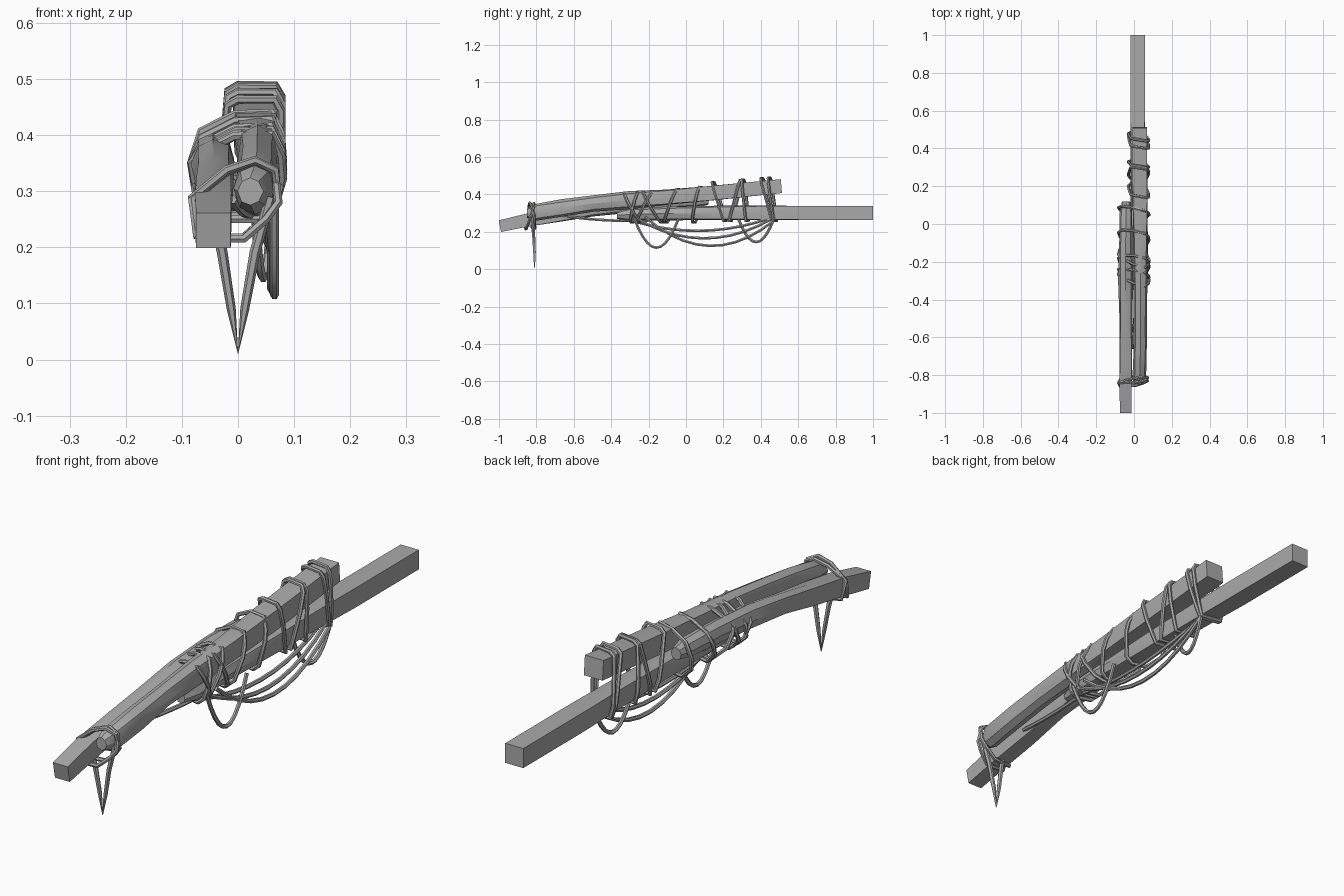
import bpy, math, random
from mathutils import Vector

random.seed(4)
cube = bpy.data.objects.get("Cube")
if cube:
    bpy.data.objects.remove(cube)

grey = bpy.data.materials.new("plain_grey")
grey.use_nodes = True
grey.diffuse_color = (0.4, 0.4, 0.4, 1)
grey.node_tree.nodes["Principled BSDF"].inputs["Base Color"].default_value = (0.4, 0.4, 0.4, 1)


def finish(ob, angle):
    bpy.ops.object.select_all(action='DESELECT')
    ob.select_set(True)
    bpy.context.view_layer.objects.active = ob
    if ob.type == 'CURVE':
        bpy.ops.object.convert(target='MESH')
    bpy.ops.object.shade_smooth_by_angle(angle=math.radians(angle))


def beam(name, stations):
    """Loft of 8-point sections: (x, y, z, half width, half height, roundness, slope)."""
    verts, faces = [], []
    for x, y, z, w, h, rnd, slope in stations:
        for k in range(8):
            a = math.radians(45 * k)
            c, s = math.cos(a), math.sin(a)
            m = max(abs(c), abs(s))
            f = (1 - rnd) / m + rnd
            f *= 1 + rnd * random.uniform(-0.08, 0.08)
            verts.append((x + w * c * f, y - slope * h * s * f, z + h * s * f))
    for i in range(len(stations) - 1):
        for k in range(8):
            a, b = i * 8 + k, i * 8 + (k + 1) % 8
            faces.append((a, b, b + 8, a + 8))
    faces.append(tuple(range(7, -1, -1)))
    n = len(verts) - 8
    faces.append(tuple(range(n, n + 8)))
    me = bpy.data.meshes.new(name)
    me.from_pydata(verts, [], [tuple(reversed(f)) for f in faces])
    me.materials.append(grey)
    ob = bpy.data.objects.new(name, me)
    bpy.context.collection.objects.link(ob)
    finish(ob, 28)


def rope(name, pts, cyclic=False, radius=0.008, taper=None):
    cu = bpy.data.curves.new(name, 'CURVE')
    cu.dimensions = '3D'
    cu.bevel_depth = radius
    cu.bevel_resolution = 1
    cu.use_fill_caps = True
    sp = cu.splines.new('POLY')
    sp.points.add(len(pts) - 1)
    for i, p in enumerate(pts):
        sp.points[i].co = (*p, 1)
        sp.points[i].radius = taper[i] if taper else 1
    sp.use_cyclic_u = cyclic
    cu.materials.append(grey)
    ob = bpy.data.objects.new(name, cu)
    bpy.context.collection.objects.link(ob)
    finish(ob, 50)


def wrap(name, hull, y_top, y_bottom, drift=0.03):
    """Closed rope around a section, leaning from y_top to y_bottom."""
    zs = [p[1] for p in hull]
    lo, hi = min(zs), max(zs)
    pts = []
    for x, z in hull:
        t = (hi - z) / (hi - lo)
        pts.append((x, y_top + (y_bottom - y_top) * t + drift * (0.06 - x) / 0.12, z))
    rope(name, pts, True)


def hang(name, a, b, low, bow=0.0):
    """Sagging rope between two points that dips to height low."""
    a, b = Vector(a), Vector(b)
    sag = (a.z + b.z) / 2 - low
    pts = []
    for i in range(11):
        t = i / 10
        p = a.lerp(b, t)
        k = 4 * t * (1 - t)
        p.z -= sag * k
        p.x += bow * k
        pts.append(p)
    rope(name, pts)


# Three overlapping timbers: square-cut at one end, rough at the other
beam("left_timber", [
    (-.044, -.995, .230, .031, .031, 0, .2),
    (-.044, -.85, .262, .032, .034, 0, .2),
    (-.044, -.68, .29, .034, .036, .3, .15),
    (-.043, -.5, .32, .034, .038, .7, .1),
    (-.045, -.3, .348, .037, .044, .9, .1),
    (-.044, -.1, .362, .036, .042, .9, 0),
    (-.042, .06, .368, .034, .036, .9, 0),
    (-.042, .12, .368, .022, .024, 1, 0)])
beam("upper_timber", [
    (.022, -.85, .30, .022, .026, 1, 0),
    (.03, -.81, .305, .036, .045, 1, .1),
    (.034, -.66, .327, .036, .044, .9, .15),
    (.034, -.5, .35, .036, .044, .9, .1),
    (.035, -.3, .37, .038, .046, .8, .1),
    (.034, -.1, .385, .038, .042, .5, .1),
    (.032, .12, .405, .039, .039, .1, .08),
    (.03, .51, .444, .039, .037, 0, .08)])
beam("lower_timber", [
    (.02, -.37, .288, .018, .02, 1, 0),
    (.02, -.31, .292, .034, .034, 1, 0),
    (.02, -.1, .298, .038, .038, .9, 0),
    (.02, .15, .30, .038, .038, .6, 0),
    (.02, .42, .302, .038, .038, .2, 0),
    (.02, .62, .301, .038, .037, 0, 0),
    (.02, 1.0, .301, .038, .037, 0, 0)])

# Lashing around the middle, where all three timbers overlap
for i, (top, bottom) in enumerate([(-.33, -.25), (-.23, -.14), (-.18, -.27),
                                   (-.26, -.3), (-.05, -.12), (.07, .03)]):
    zb = .425 + .095 * top
    hull = [(-.02, .25), (-.075, .30), (-.083, .35), (-.065, zb - .025), (-.005, zb + .005),
            (.06, zb + .008), (.077, zb - .03), (.08, zb - .07), (.064, .27), (.04, .25)]
    wrap("middle_lashing_%d" % (i + 1), hull, top, bottom)

# Lashing around the two rear timbers
for i, (top, bottom) in enumerate([(.14, .2), (.29, .23), (.3, .32), (.40, .46), (.44, .47)]):
    zb = .45 + .085 * (top - .1)
    hull = [(-.02, .257), (-.03, .30), (-.028, .35), (-.018, zb), (.0, zb + .01),
            (.066, zb + .01), (.077, zb - .01), (.076, zb - .08), (.066, .30), (.06, .257)]
    wrap("rear_lashing_%d" % (i + 1), hull, top, bottom, .02)

# Lashing at the front tip
tip = [(-.02, .215), (-.074, .22), (-.082, .285), (-.02, .335), (.03, .352),
       (.066, .335), (.072, .28), (.05, .25), (.01, .215)]
wrap("front_lashing_1", tip, -.81, -.85, -.01)
wrap("front_lashing_2", [(x, z + .003) for x, z in tip], -.83, -.80, -.02)

# Pointed loop below the front tip
rope("front_drop_loop",
     [(-.045, -.825, .27), (-.028, -.815, .19), (-.012, -.81, .09), (0, -.81, .012),
      (.012, -.81, .09), (.03, -.815, .19), (.058, -.82, .29)],
     taper=[1.2, 1.2, 1, .35, 1, 1.2, 1.2])

# Slack ropes hanging under the timbers
hang("slack_rope_1", (.06, -.22, .28), (.06, .47, .26), .125)
hang("slack_rope_2", (.05, -.28, .28), (.05, .46, .27), .165, .012)
hang("slack_rope_3", (.03, -.32, .27), (.04, .44, .27), .205, .02)
hang("slack_rope_4", (.065, -.28, .28), (.065, -.04, .27), .115)
hang("slack_rope_5", (.03, .28, .27), (.06, .47, .27), .145)
hang("slack_rope_6", (-.01, -.66, .285), (.03, -.2, .26), .262)
